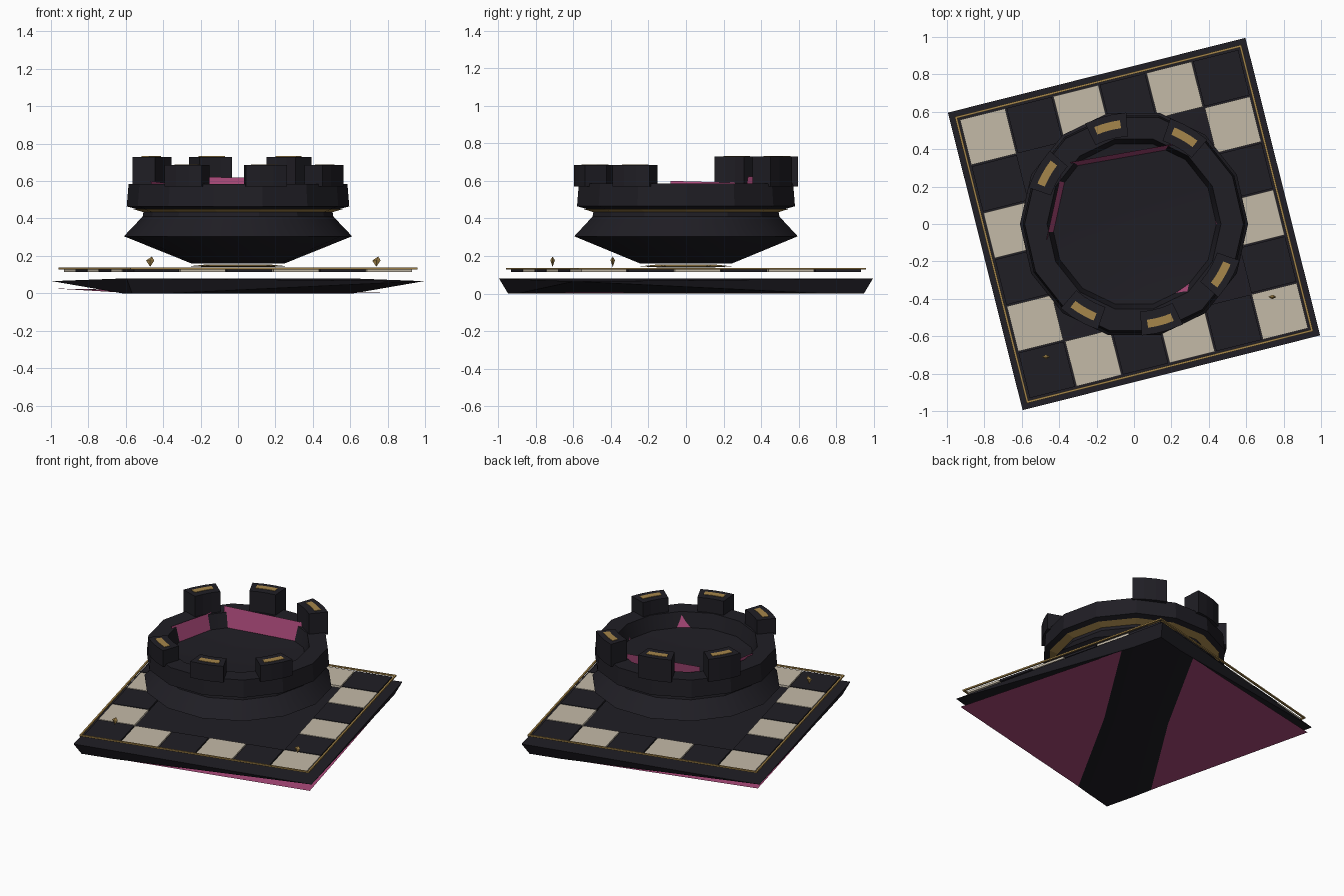
import bpy, math
from math import sin, cos, pi, radians

if "Cube" in bpy.data.objects:
    bpy.data.objects.remove(bpy.data.objects["Cube"])

TILT = radians(14.1)


def material(name, rgb):
    m = bpy.data.materials.new(name)
    m.diffuse_color = (*rgb, 1)
    m.use_nodes = True
    m.node_tree.nodes["Principled BSDF"].inputs["Base Color"].default_value = m.diffuse_color
    return m


BLACK = material("black", (0.014, 0.013, 0.018))
IVORY = material("ivory", (0.55, 0.49, 0.39))
GOLD = material("gold", (0.38, 0.24, 0.07))
PINK = material("pink", (0.42, 0.07, 0.2))


def make(name, verts, faces, mat, rot=0.0, smooth=None):
    me = bpy.data.meshes.new(name)
    me.from_pydata(verts, [], faces)
    me.materials.append(mat)
    ob = bpy.data.objects.new(name, me)
    ob.rotation_euler.z = rot
    bpy.context.collection.objects.link(ob)
    bpy.ops.object.select_all(action='DESELECT')
    ob.select_set(True)
    bpy.context.view_layer.objects.active = ob
    bpy.ops.object.mode_set(mode='EDIT')
    bpy.ops.mesh.select_all(action='SELECT')
    bpy.ops.mesh.normals_make_consistent(inside=False)
    bpy.ops.object.mode_set(mode='OBJECT')
    if smooth:
        bpy.ops.object.shade_smooth_by_angle(angle=radians(smooth))
    return ob


def box(name, x0, x1, y0, y1, z0, z1, mat, rot=0.0):
    v = [(x, y, z) for z in (z0, z1) for x, y in ((x0, y0), (x1, y0), (x1, y1), (x0, y1))]
    f = [(0, 3, 2, 1), (4, 5, 6, 7)] + [(i, (i + 1) % 4, (i + 1) % 4 + 4, i + 4) for i in range(4)]
    return make(name, v, f, mat, rot)


def lathe(name, prof, n, mat, closed=False, smooth=None):
    v = [(r * cos(2 * pi * i / n), r * sin(2 * pi * i / n), z) for r, z in prof for i in range(n)]
    k = len(prof)
    f = []
    for j in range(k if closed else k - 1):
        a, b = j * n, (j + 1) % k * n
        f += [(a + i, a + (i + 1) % n, b + (i + 1) % n, b + i) for i in range(n)]
    if not closed:
        f += [tuple(range(n)), tuple(range((k - 1) * n, k * n))]
    return make(name, v, f, mat, smooth=smooth)


def arc_block(name, mid, half, r0, r1, z0, z1, mat, n=3):
    v, f = [], []
    for i in range(n + 1):
        a = radians(mid - half + 2 * half * i / n)
        v += [(r * cos(a), r * sin(a), z) for r, z in ((r0, z0), (r1, z0), (r1, z1), (r0, z1))]
    for i in range(n):
        f += [(4 * i + j, 4 * i + (j + 1) % 4, 4 * i + 4 + (j + 1) % 4, 4 * i + 4 + j) for j in range(4)]
    f += [(0, 1, 2, 3), tuple(range(4 * n, 4 * n + 4))]
    return make(name, v, f, mat)


# board: square top over a diagonal keel strip
L, K, S = 0.82, 0.78, 0.56
board_v = [(-L, -L, .08), (L, -L, .065), (L, L, .08), (-L, L, .065),
           (-K, -K, 0), (-S, -K, 0), (.09, -.09, 0), (K, S, 0),
           (K, K, 0), (S, K, 0), (-.09, .09, 0), (-K, -S, 0)]
board_f = [(0, 1, 2), (0, 2, 3), (0, 4, 1), (4, 5, 1), (5, 6, 1), (6, 7, 1), (7, 8, 1), (8, 2, 1),
           (2, 8, 3), (8, 9, 3), (9, 10, 3), (10, 11, 3), (11, 4, 3), (4, 0, 3),
           (4, 11, 10, 6, 5), (6, 10, 9, 8, 7)]
make("board", board_v, board_f, BLACK, TILT)

# felt pads either side of the strip
for name, s, z in (("felt_right", 1, .008), ("felt_left", -1, .025)):
    v = [(-s * S, -s * K, .004), (s * .8, -s * .8, z), (s * K, s * S, .004), (s * .09, -s * .09, .004)]
    make(name, v, [(0, 1, 3), (1, 2, 3)], PINK, TILT)

# outer ring of checker tiles
T = 0.257
for r in range(6):
    for c in range(6):
        if r in (0, 5) or c in (0, 5):
            x, y = (c - 3) * T, (r - 3) * T
            box(f"tile_{r}_{c}", x + .004, x + T - .004, y + .004, y + T - .004, .115, .13,
                IVORY if (r + c) % 2 else BLACK, TILT)

# thin gold border line
for i in range(4):
    box(f"border_{i}", -.79, .79, .778, .79, .127, .137, GOLD, TILT + i * pi / 2)

# tower body with bowl inside the crown
lathe("tower", [(.25, .16), (.61, .305), (.51, .41), (.505, .44), (.595, .465),
                (.585, .585), (.465, .585), (.44, .485), (.2, .465)], 14, BLACK, smooth=25)

# gold rings at neck and foot
lathe("neck_ring", [(.5, .432), (.56, .45), (.5, .455)], 14, GOLD, closed=True)
lathe("foot_ring", [(.16, .14), (.26, .145), (.16, .155)], 10, GOLD, closed=True)

# battlements with gold caps, two gaps on the sides
for a in (150, 105, 60, -30, -75, -120):
    top = .73 if a > 0 else .685
    arc_block(f"merlon_{a}", a, 11, .47, .597, .57, top, BLACK)
    arc_block(f"cap_{a}", a, 7.3, .517, .56, top - .01, top + .003, GOLD)

# pink lining panels inside the crown
for i, (a0, a1, zt) in enumerate(((136, 64, .625), (190, 145, .6), (-70, -40, .57), (-5, 20, .57))):
    p, q = radians(a0), radians(a1)
    v = [(r * cos(a), r * sin(a), z) for r, a, z in
         ((.445, p, .485), (.445, q, .485), (.475, q, zt - .01), (.475, p, zt))]
    make(f"lining_{i}", v, [(0, 1, 2, 3)], PINK)

# small gold studs on two corners
for i, (x, y) in enumerate(((-.47, -.71), (.74, -.39))):
    v = [(x, y, .142), (x - .022, y, .175), (x, y - .012, .178), (x + .022, y, .175),
         (x, y + .012, .178), (x + .01, y, .197)]
    f = [(0, 1 + (k + 1) % 4, 1 + k) for k in range(4)] + [(5, 1 + k, 1 + (k + 1) % 4) for k in range(4)]
    make(f"stud_{i}", v, f, GOLD)
